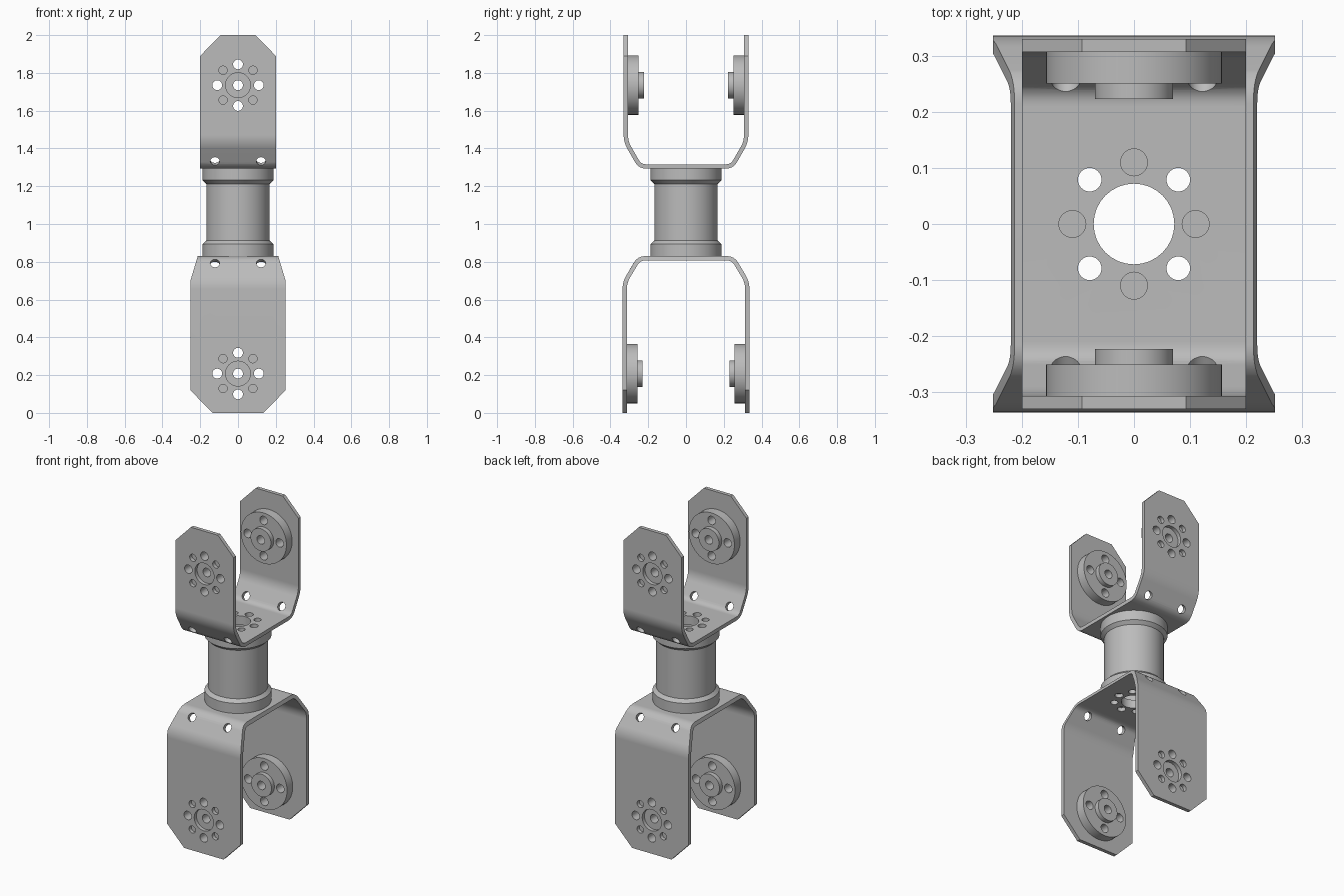
import bpy, bmesh
from math import pi, radians
from mathutils import Matrix, Vector

cube = bpy.data.objects.get("Cube")
if cube:
    bpy.data.objects.remove(cube)

grey = bpy.data.materials.new("machined_grey")
grey.use_nodes = True
grey.diffuse_color = (0.5, 0.5, 0.5, 1)
grey.node_tree.nodes["Principled BSDF"].inputs["Base Color"].default_value = (0.5, 0.5, 0.5, 1)

AXIS_Y = Matrix.Rotation(-pi / 2, 4, "X")   # turns local z to +y
RING = 0.11                                 # bolt circle radius
DIAG = 0.079                                # same circle, on the diagonals


def to_object(name, bm):
    bmesh.ops.recalc_face_normals(bm, faces=bm.faces)
    mesh = bpy.data.meshes.new(name)
    bm.to_mesh(mesh)
    bm.free()
    obj = bpy.data.objects.new(name, mesh)
    bpy.context.collection.objects.link(obj)
    return obj


def prism(name, points, direction):
    """Closed outline pushed along a direction."""
    bm = bmesh.new()
    face = bm.faces.new([bm.verts.new(p) for p in points])
    new = bmesh.ops.extrude_face_region(bm, geom=[face])["geom"]
    bmesh.ops.translate(bm, vec=direction, verts=[v for v in new if isinstance(v, bmesh.types.BMVert)])
    return to_object(name, bm)


def lathe(name, profile):
    """Closed (radius, z) profile turned about z."""
    bm = bmesh.new()
    verts = [bm.verts.new((r, 0, z)) for r, z in profile]
    edges = [bm.edges.new((verts[i - 1], verts[i])) for i in range(len(verts))]
    bmesh.ops.spin(bm, geom=verts + edges, axis=(0, 0, 1), cent=(0, 0, 0), angle=2 * pi, steps=64)
    bmesh.ops.remove_doubles(bm, verts=bm.verts, dist=1e-5)
    return to_object(name, bm)


def drills(holes):
    """One cutter holding many cylinders: (radius, length, matrix)."""
    bm = bmesh.new()
    for radius, length, matrix in holes:
        bmesh.ops.create_cone(bm, cap_ends=True, segments=32, radius1=radius,
                              radius2=radius, depth=length, matrix=matrix)
    return to_object("drills", bm)


def cut(obj, cutter, operation="DIFFERENCE"):
    cutter.hide_render = True
    mod = obj.modifiers.new("cut", "BOOLEAN")
    mod.operation, mod.object, mod.solver = operation, cutter, "EXACT"
    bpy.context.view_layer.objects.active = obj
    bpy.ops.object.modifier_apply(modifier=mod.name)
    bpy.data.objects.remove(cutter)


def finish(obj):
    obj.data.materials.clear()
    obj.data.materials.append(grey)
    bpy.ops.object.select_all(action="DESELECT")
    obj.select_set(True)
    bpy.context.view_layer.objects.active = obj
    bpy.ops.object.shade_smooth_by_angle(angle=radians(30))
    obj.modifiers.new("even_shading", "WEIGHTED_NORMAL").keep_sharp = True


def cross(a, b=None):
    """Four positions of a bolt circle."""
    if b is None:
        return [(a, 0), (-a, 0), (0, a), (0, -a)]
    return [(a, b), (-a, b), (a, -b), (-a, -b)]


def rounded(points, reach=0.04, steps=6):
    path = [points[0]]
    for a, b, c in zip(points, points[1:], points[2:]):
        start, end = b + (a - b).normalized() * reach, b + (c - b).normalized() * reach
        for i in range(steps + 1):
            t = i / steps
            path.append(start * (1 - t) ** 2 + b * 2 * t * (1 - t) + end * t * t)
    return path + [points[-1]]


def offset(path, thick):
    inner = []
    for i, p in enumerate(path):
        d1 = (p - path[i - 1]).normalized() if i else (path[1] - p).normalized()
        d2 = (path[i + 1] - p).normalized() if i < len(path) - 1 else d1
        d = (d1 + d2).normalized()
        inner.append(p + Vector((d.y, -d.x)) * thick / max(d.dot(d1), 0.5))
    return inner


def bracket(name, side, tip, bend, plate, wall_y, plate_y, thick, outline, hub_z):
    # bent sheet, seen from the side
    half = [Vector((-side * wall_y, tip)), Vector((-side * wall_y, bend)), Vector((-side * plate_y, plate))]
    path = rounded(half + [Vector((-p.x, p.y)) for p in reversed(half)])
    loop = path + offset(path, thick)[::-1]
    obj = prism(name, [(-0.4, p.x, p.y) for p in loop], (0.8, 0, 0))
    # front outline with clipped corners
    full = outline + [(-x, z) for x, z in reversed(outline)]
    cut(obj, prism("outline", [(x, -0.5, z) for x, z in full], (0, 1, 0)), "INTERSECT")
    # hub holes through both walls
    holes = [(0.066, 1, Matrix.Translation((0, 0, hub_z)) @ AXIS_Y)]
    for spots, radius in ((cross(RING), 0.026), (cross(DIAG, DIAG), 0.022)):
        holes += [(radius, 1, Matrix.Translation((x, 0, hub_z + z)) @ AXIS_Y) for x, z in spots]
    # holes in the flat plate
    holes.append((0.072, 0.1, Matrix.Translation((0, 0, plate))))
    for spots, radius in ((cross(RING), 0.024), (cross(DIAG, DIAG), 0.021)):
        holes += [(radius, 0.1, Matrix.Translation((x, y, plate))) for x, y in spots]
    # two holes in each sloping bend
    for s in (-1, 1):
        low, high = Vector((0, s * plate_y, plate)), Vector((0, s * wall_y, bend))
        spot = low.lerp(high, 0.28)
        normal = (high - low).cross(Vector((1, 0, 0)))
        turn = normal.to_track_quat("Z", "Y").to_matrix().to_4x4()
        for x in (-0.122, 0.122):
            holes.append((0.025, 0.1, Matrix.Translation((x, spot.y, spot.z)) @ turn))
    cut(obj, drills(holes))
    finish(obj)
    # stepped hub on the inside of each wall
    for s, label in ((1, "front"), (-1, "back")):
        hub = lathe(f"{name}_{label}_hub", [(0.026, 0), (0.157, 0), (0.157, 0.056),
                                            (0.07, 0.056), (0.07, 0.084), (0.026, 0.084)])
        cut(hub, drills([(0.026, 0.3, Matrix.Translation((x, y, 0))) for x, y in cross(RING)]))
        hub.data.transform(Matrix.Translation((0, -s * (wall_y - thick), hub_z))
                           @ Matrix.Rotation(-s * pi / 2, 4, "X"))
        finish(hub)


bracket("upper_bracket", -1, 2.02, 1.432, 1.293, 0.33, 0.25, 0.023,
        [(0.2, 1.2), (0.2, 1.89), (0.093, 2.0)], 1.735)
bracket("lower_bracket", 1, -0.02, 0.695, 0.83, 0.336, 0.255, 0.023,
        [(0.135, 0), (0.252, 0.12), (0.252, 0.7), (0.209, 0.843)], 0.208)

# hollow spacer with a collar at each end
spacer = lathe("spacer", [(0.072, 0.83), (0.188, 0.83), (0.188, 0.893), (0.168, 0.912),
                          (0.168, 1.213), (0.188, 1.232), (0.188, 1.293), (0.072, 1.293),
                          (0.072, 1.26), (0.145, 1.26), (0.145, 0.86), (0.072, 0.86)])
cut(spacer, drills([(0.021, 1, Matrix.Translation((x, y, 1.06))) for x, y in cross(DIAG, DIAG)]))
finish(spacer)
